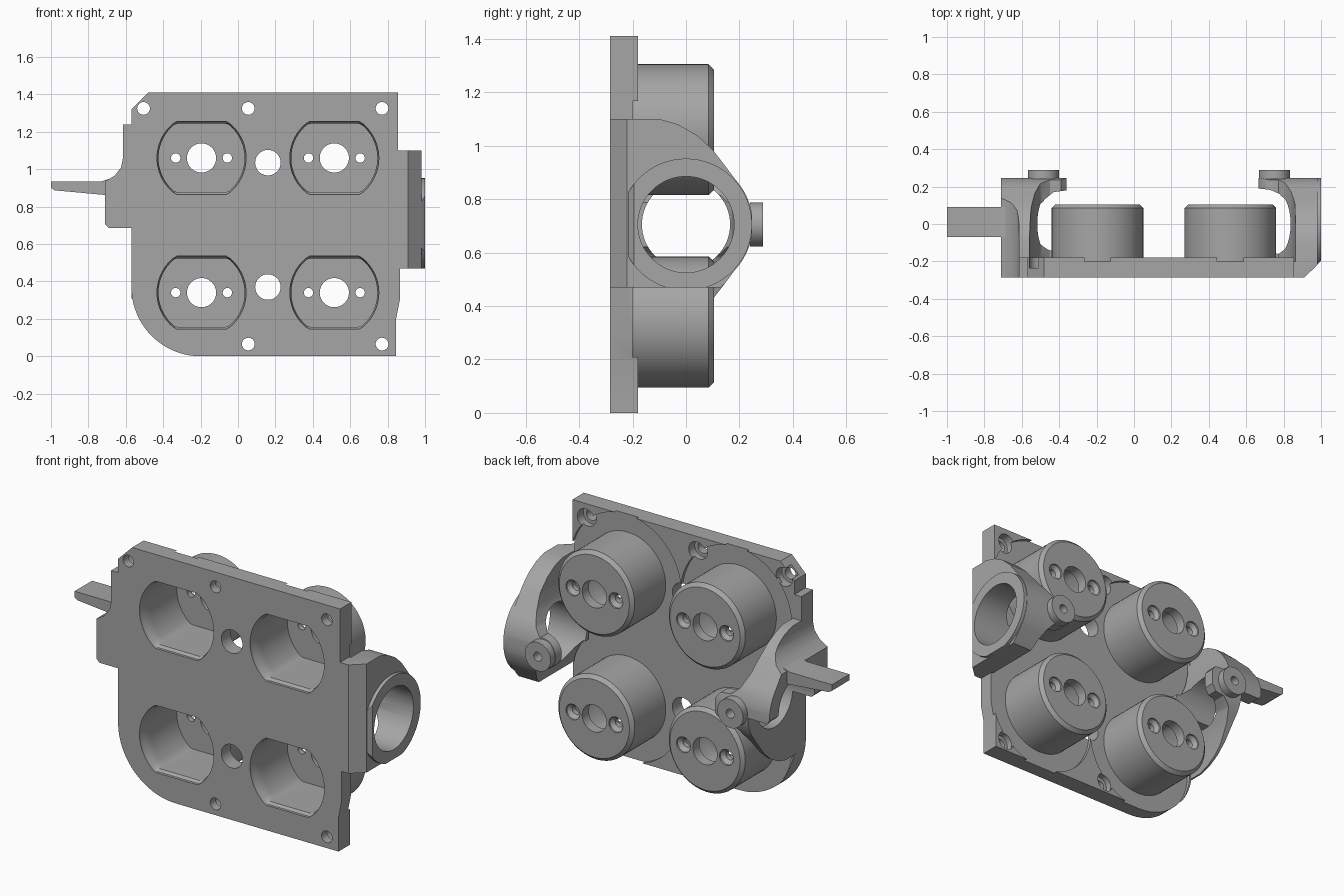
import bpy, bmesh
from math import sin, cos, radians

if "Cube" in bpy.data.objects:
    bpy.data.objects.remove(bpy.data.objects["Cube"])

metal = bpy.data.materials.new("plain grey")
metal.use_nodes = True
GREY = (0.38, 0.38, 0.38, 1)
metal.diffuse_color = GREY
metal.node_tree.nodes["Principled BSDF"].inputs["Base Color"].default_value = GREY
parts = []


def place(axis, p, t):
    return {"x": (t, p[0], p[1]), "y": (p[0], t, p[1]), "z": (p[0], p[1], t)}[axis]


def loft(name, axis, *sections):
    """Closed solid through (outline, position) sections along an axis."""
    bm = bmesh.new()
    rings = [[bm.verts.new(place(axis, p, t)) for p in pts] for pts, t in sections]
    for a, b in zip(rings, rings[1:]):
        for i in range(len(a)):
            j = (i + 1) % len(a)
            bm.faces.new((a[i], a[j], b[j], b[i]))
    bm.faces.new(rings[0])
    bm.faces.new(rings[-1])
    bmesh.ops.recalc_face_normals(bm, faces=bm.faces)
    mesh = bpy.data.meshes.new(name)
    bm.to_mesh(mesh)
    bm.free()
    mesh.materials.append(metal)
    ob = bpy.data.objects.new(name, mesh)
    bpy.context.collection.objects.link(ob)
    return ob


def prism(name, axis, pts, a, b):
    return loft(name, axis, (pts, a), (pts, b))


def arc(cx, cy, r, a0, a1, n):
    angles = [radians(a0 + (a1 - a0) * i / n) for i in range(n + 1)]
    return [(cx + r * cos(a), cy + r * sin(a)) for a in angles]


def circle(cx, cy, r, n=48):
    return arc(cx, cy, r, 0, 360, n)[:-1]


def combine(ob, *others, op="DIFFERENCE"):
    """Apply booleans and drop the helper solids."""
    for other in others:
        mod = ob.modifiers.new("bool", "BOOLEAN")
        mod.operation, mod.solver, mod.object = op, "EXACT", other
        deps = bpy.context.evaluated_depsgraph_get()
        mesh = bpy.data.meshes.new_from_object(ob.evaluated_get(deps))
        ob.modifiers.clear()
        ob.data = mesh
        bpy.data.objects.remove(other)
    return ob


def flat_circle(cx, cz, r, flat):
    """Circle with its top and bottom cut flat."""
    return [(x, max(cz - flat, min(cz + flat, z))) for x, z in circle(cx, cz, r, 64)]


def pocket(cx, cz):
    wide, narrow = flat_circle(cx, cz, 0.238, 0.195), flat_circle(cx, cz, 0.23, 0.183)
    return loft("pocket_cutter", "y", (wide, -0.32), (wide, -0.27), (narrow, -0.255), (narrow, 0.045))


FRONT, BACK, FLOOR = -0.285, -0.18, -0.20
XS, ZS = (-0.195, 0.515), (1.06, 0.34)
CENTRES = [(x, z) for x in XS for z in ZS]
MID = 0.705

# Base plate
outline = arc(-0.2, 0.37, 0.37, 180, 270, 20) + [
    (0.845, 0), (0.845, 0.2), (0.865, 0.3), (0.865, 1.1), (0.855, 1.1), (0.855, 1.41),
    (-0.48, 1.41), (-0.57, 1.32), (-0.57, 1.24), (-0.615, 1.24), (-0.615, 0.685), (-0.57, 0.685)]
plate = prism("base_plate", "y", outline, FRONT, BACK)

# Shallow rounded recesses on the back of the plate, around the cups
for x, z in CENTRES:
    combine(plate, prism("recess_cutter", "y", circle(x, z, 0.357, 64), FLOOR, 0))
band = [(-0.552, 0.34), (0.9, 0.34), (0.9, 1.06), (-0.552, 1.06)]
combine(plate, prism("recess_cutter", "y", band, FLOOR, 0))

# Through holes and counterbored screw holes
for z in (1.035, 0.37):
    combine(plate, prism("hole_cutter", "y", circle(0.16, z, 0.068), -0.4, 0))
for x, z in ((-0.505, 1.325), (0.055, 1.325), (0.77, 1.325), (0.055, 0.065), (0.77, 0.065)):
    hole, bore = circle(x, z, 0.034, 32), circle(x, z, 0.054, 32)
    combine(plate, loft("screw_cutter", "y", (hole, -0.4), (hole, -0.235), (bore, -0.235), (bore, 0)))
for x, z in CENTRES:
    combine(plate, pocket(x, z))
parts.append(plate)

# Four hollow cups with chamfered rims
for i, (x, z) in enumerate(CENTRES):
    rim = circle(x, z, 0.245, 64)
    cup = loft("cup_%d" % (i + 1), "y", (rim, FLOOR), (rim, 0.085), (circle(x, z, 0.225, 64), 0.105))
    combine(cup, pocket(x, z), prism("hole_cutter", "y", circle(x, z, 0.078), -0.1, 0.2))
    for side in (-0.138, 0.138):
        small, sink = circle(x + side, z, 0.025, 24), circle(x + side, z, 0.045, 24)
        combine(cup, loft("screw_cutter", "y", (small, -0.1), (small, 0.075), (sink, 0.095), (sink, 0.2)))
    parts.append(cup)


def side_profile(bottom):
    """Flared profile seen from the side, blending into a round nose."""
    flare = [(FRONT, 1.1), (-0.1, 1.1), (-0.03, 1.08), (0.04, 1.04), (0.1, 0.985), (0.15, 0.92)]
    nose = arc(0, MID, 0.25, 42, -42, 20)
    lower = [(y, 2 * MID - z) for y, z in reversed(flare)]
    if bottom > 0.4:
        lower = [(0.15, 0.49), (0.13, bottom), (FRONT, bottom)]
    return flare + nose + lower


def bracket(name, hook, spread, bottom, bore):
    """Hooked wall: three crossed profiles intersected, then bored sideways."""
    ob = prism(name, "z", hook, 0.2, 1.3)
    combine(ob, prism("side_shape", "x", side_profile(bottom), -1.2, 1.2),
            prism("back_shape", "y", spread, -0.5, 0.5), op="INTERSECT")
    return combine(ob, prism("bore_cutter", "x", circle(0, MID, bore, 64), -1.2, 1.2))


def boss(name, x):
    return prism(name, "y", circle(x, MID, 0.083, 40), 0.24, 0.288)


def pin_hole(x):
    return prism("pin_cutter", "y", circle(x, MID, 0.026, 24), 0.1, 0.4)


# Left bracket with its bearing ring
hook = [(0.855, FRONT), (0.91, FRONT), (0.98, -0.22), (0.98, 0.247), (0.665, 0.247), (0.665, 0.19),
        (0.73, 0.182), (0.78, 0.16), (0.81, 0.11), (0.83, 0.03), (0.83, -0.03), (0.82, -0.09),
        (0.79, -0.13), (0.76, -0.145), (0.76, -0.19), (0.855, -0.19)]
upper = [(0.99, 1.11), (0.865, 1.11), (0.86, 0.97), (0.84, 0.89), (0.81, 0.83)]
lower = [(x, 2 * MID - z) for x, z in reversed(upper)]
spread = upper + arc(0.75, MID, 0.086, 75, 285, 24) + lower
left = bracket("left_bracket", hook, spread, 0.47, 0.18)
ring = loft("bearing_ring", "x", (circle(0, MID, 0.247, 64), 0.97), (circle(0, MID, 0.247, 64), 1.0))
combine(ring, prism("bore_cutter", "x", circle(0, MID, 0.18, 64), 0.5, 1.2),
        prism("trim_cutter", "y", [(0.5, 0.3), (1.2, 0.3), (1.2, 0.47), (0.5, 0.47)], -0.5, 0.5),
        prism("trim_cutter", "z", [(0.91, FRONT), (1.1, -0.095), (1.1, FRONT)], 0.2, 1.3))
left_boss = boss("left_boss", 0.75)

# Right bracket
hook = [(-0.71, FRONT), (-0.57, FRONT), (-0.57, -0.19), (-0.43, -0.19), (-0.43, -0.145), (-0.46, -0.13),
        (-0.49, -0.09), (-0.505, -0.02), (-0.505, 0.05), (-0.48, 0.13), (-0.43, 0.17),
        (-0.36, 0.18), (-0.36, 0.247), (-0.71, 0.247)]
spread = [(-0.69, 0.685), (-0.71, 0.705), (-0.71, 0.935), (-0.66, 0.965), (-0.625, 1.01), (-0.615, 1.06),
          (-0.615, 1.11), (-0.56, 1.11), (-0.55, 1.0), (-0.53, 0.9), (-0.5, 0.83), (-0.45, 0.79),
          (-0.39, 0.785), (-0.36, 0.75), (-0.36, 0.66), (-0.39, 0.625), (-0.45, 0.62),
          (-0.5, 0.58), (-0.53, 0.51), (-0.55, 0.41), (-0.56, 0.3), (-0.57, 0.3), (-0.57, 0.685)]
right = bracket("right_bracket", hook, spread, 0.3, 0.165)
right_boss = boss("right_boss", -0.485)
for ob, x in ((left, 0.75), (left_boss, 0.75), (right, -0.485), (right_boss, -0.485)):
    combine(ob, pin_hole(x))

# Lever tab on the right bracket
tab = prism("lever_tab", "y", [(-1, 0.935), (-0.73, 0.935), (-0.69, 0.948), (-0.63, 0.948),
                               (-0.63, 0.885), (-0.71, 0.862), (-0.98, 0.887), (-1, 0.9)], -0.07, 0.09)
parts += [left, ring, left_boss, right, right_boss, tab]

# Smooth curves, sharp edges
bpy.ops.object.select_all(action="DESELECT")
for ob in parts:
    ob.select_set(True)
bpy.context.view_layer.objects.active = plate
bpy.ops.object.shade_smooth_by_angle(angle=radians(30))
